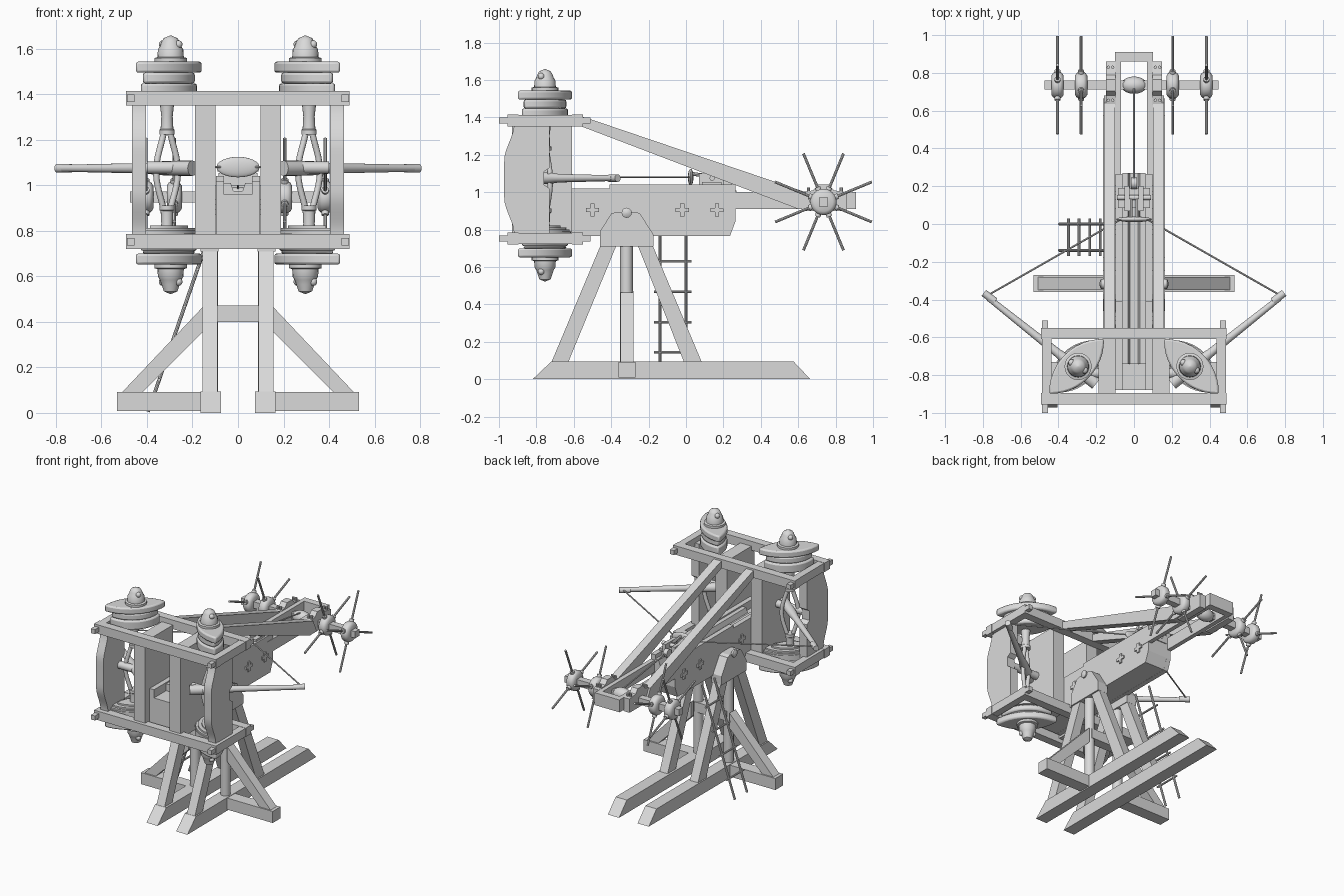
import bpy, bmesh, math
from mathutils import Vector, Matrix

if "Cube" in bpy.data.objects:
    bpy.data.objects.remove(bpy.data.objects["Cube"])

mat = bpy.data.materials.new("plain_grey")
mat.diffuse_color = (0.7, 0.7, 0.7, 1)
mat.use_nodes = True
mat.node_tree.nodes["Principled BSDF"].inputs["Base Color"].default_value = mat.diffuse_color
SIDES = (("left", -1), ("right", 1))


def finish(name, bm, smooth=False):
    bmesh.ops.recalc_face_normals(bm, faces=bm.faces[:])
    me = bpy.data.meshes.new(name)
    bm.to_mesh(me)
    bm.free()
    ob = bpy.data.objects.new(name, me)
    bpy.context.collection.objects.link(ob)
    me.materials.append(mat)
    if smooth:
        bpy.ops.object.select_all(action='DESELECT')
        bpy.context.view_layer.objects.active = ob
        ob.select_set(True)
        bpy.ops.object.shade_smooth_by_angle(angle=math.radians(40))
    return ob


def prism(name, pts, a, b, axis, smooth=False):
    """Extrude a 2D profile from a to b along an axis (x: yz, y: xz, z: xy)."""
    place = {'x': lambda p, d: (d, p[0], p[1]), 'y': lambda p, d: (p[0], d, p[1]),
             'z': lambda p, d: (p[0], p[1], d)}[axis]
    bm = bmesh.new()
    f = bm.faces.new([bm.verts.new(place(p, a)) for p in pts])
    r = bmesh.ops.extrude_face_region(bm, geom=[f])
    vs = [v for v in r['geom'] if isinstance(v, bmesh.types.BMVert)]
    bmesh.ops.translate(bm, verts=vs, vec=Vector(place((0, 0), b - a)))
    return finish(name, bm, smooth)


def box(name, x0, x1, y0, y1, z0, z1):
    return prism(name, [(x0, y0), (x1, y0), (x1, y1), (x0, y1)], z0, z1, 'z')


def lathe(name, prof, start, direction, seg=20):
    """Revolve (distance, radius) pairs around a line."""
    rot = Vector(direction).to_track_quat('Z', 'Y').to_matrix().to_4x4()
    m = Matrix.Translation(start) @ rot
    bm = bmesh.new()
    rings = []
    for d, r in prof:
        r = max(r, 0.0005)
        rings.append([bm.verts.new(m @ Vector((r * math.cos(t), r * math.sin(t), d)))
                      for t in (2 * math.pi * i / seg for i in range(seg))])
    for p, q in zip(rings, rings[1:]):
        for i in range(seg):
            j = (i + 1) % seg
            bm.faces.new((p[i], p[j], q[j], q[i]))
    bm.faces.new(rings[0])
    bm.faces.new(rings[-1])
    return finish(name, bm, True)


def rod(name, a, b, r, seg=12):
    a, b = Vector(a), Vector(b)
    return lathe(name, [(0, r), ((b - a).length, r)], a, b - a, seg)


def ball(name, c, size):
    bm = bmesh.new()
    bmesh.ops.create_uvsphere(bm, u_segments=20, v_segments=12, radius=1)
    bmesh.ops.scale(bm, verts=bm.verts, vec=size)
    bmesh.ops.translate(bm, verts=bm.verts, vec=c)
    return finish(name, bm, True)


def lens(cx, cy, s, half_len, half_wid):
    """Pointed oval on a diagonal, outer tip toward the front."""
    R = (half_len ** 2 + half_wid ** 2) / (2 * half_wid)
    a = math.asin(half_len / R)
    pts = []
    for k in (1, -1):
        for i in range(12):
            t = -a + 2 * a * i / 12
            u, v = k * R * math.sin(t), k * (R * math.cos(t) - R + half_wid)
            pts.append((cx + s * (u + v) * .707, cy + (v - u) * .707))
    return pts


# stand: skids, outriggers, posts, slanted legs, braces
for n, s in SIDES:
    prism(n + "_skid", [(-.82, 0), (.665, 0), (.575, .095), (-.72, .095)], s * .075, s * .165, 'x')
    box(n + "_outrigger", s * .16, s * .532, -.36, -.27, .008, .092)
    prism(n + "_brace", [(s * .51, .09), (s * .42, .09), (s * .155, .355), (s * .155, .465)],
          -.35, -.28, 'y')
    rod(n + "_post", (s * .122, -.318, .09), (s * .122, -.318, .75), .034, 16)
    prism(n + "_front_leg", [(-.72, .09), (-.63, .09), (-.37, .72), (-.455, .72)],
          s * .09, s * .155, 'x')
    prism(n + "_back_leg", [(-.01, .09), (.085, .09), (-.18, .72), (-.26, .72)],
          s * .09, s * .155, 'x')
    prism(n + "_leg_cap", [(-.46, .71), (-.175, .71), (-.175, .775), (-.245, .885), (-.27, .895),
          (-.37, .895), (-.40, .885), (-.46, .79)], s * .085, s * .165, 'x')
    lathe(n + "_pivot_pin", [(0, .027), (.014, .027), (.02, .018), (.023, 0)],
          (s * .16, -.317, .89), (s, 0, 0))
box("stand_crossbar", -.13, .13, -.35, -.28, .4, .472)

# narrow trough body with raised sides and a sloped tail, held between planks and leg caps
W = .097
tail = [(-.88, .765), (.235, .765), (.265, .845), (.265, 1.04), (-.41, 1.04), (-.41, 1.02), (-.88, 1.02)]
for n, s in SIDES:
    prism(n + "_trough_side", tail, s * .062, s * W, 'x')
    for y in (-.5, -.02, .165):
        a, b = .011, .035
        cross = [(a, a), (a, b), (-a, b), (-a, a), (-b, a), (-b, -a), (-a, -a), (-a, -b),
                 (a, -b), (a, -a), (b, -a), (b, a)]
        prism(n + "_cross_plate", [(y + p, .905 + q) for p, q in cross], s * W, s * (W + .009), 'x')
prism("trough_floor", [(-.88, .766), (.235, .766), (.264, .845), (.264, .96), (-.88, .96)], -.07, .07, 'x')
prism("slider", [(-.062, .95), (.062, .95), (.062, 1.01), (.032, 1.01), (.02, .975),
      (-.02, .975), (-.032, 1.01), (-.062, 1.01)], -.74, .27, 'y')

# spring frame: upper and lower rings with peg ends
for lev, z0, z1 in (("lower", .72, .785), ("upper", 1.35, 1.415)):
    box(lev + "_front_beam", -.493, .49, -.955, -.895, z0, z1)
    box(lev + "_back_beam", -.493, .49, -.61, -.55, z0, z1)
    for n, s in SIDES:
        box(lev + "_" + n + "_beam", s * .437, s * .488, -.9, -.6, z0 + .002, z1 - .002)
        box(lev + "_" + n + "_peg", s * .455, s * .487, -1, -.51, z0 + .016, z1 - .016)


def step(t):
    t = min(1, max(0, t))
    return t * t * (3 - 2 * t)


for n, s in SIDES:
    box(n + "_inner_plank", s * .098, s * .188, -.93, -.61, .75, 1.38)
    # bowed outer plank with a straight back
    zs = [.76 + .615 * i / 20 for i in range(21)]
    front = [(-.92 - .052 * step((.29 - abs(z - 1.07)) / .19), z) for z in zs]
    prism(n + "_outer_plank", front + [(-.73, 1.375), (-.73, 1.13), (-.76, 1.11), (-.76, 1.04),
          (-.73, 1.02), (-.73, .76)], s * .405, s * .465, 'x', True)

    # torsion springs: oval washers, end caps, collars and bowed strands
    cx, cy, rx = s * .304, -.754, s * .312
    for lev, z, d in (("upper", 1.383, 1), ("lower", .752, -1)):
        for part, a, b, l, w in (("base_washer", .0, .065, .17, .088), ("mid_washer", .065, .112, .158, .08),
                                 ("top_washer", .112, .16, .205, .088)):
            if d < 0:
                a, b = (a, .04) if part == "base_washer" else (a - .06 * (a > .08) - .025 * (a < .08), b - .06)
            ob = prism(lev + "_" + n + "_" + part, lens(cx, cy, s, l, w), z + d * a, z + d * b, 'z', True)
            bv = ob.modifiers.new("rounded_rim", 'BEVEL')
            bv.width, bv.segments, bv.limit_method = .01, 2, 'ANGLE'
            bv.angle_limit = math.radians(60)
        if d < 0:
            for k in range(4):  # stepped dome inside the lower ring
                prism(n + "_inner_washer", lens(cx, cy, s, .19 - .008 * k * k, .1 - .005 * k * k),
                      .75, .79 + .011 * k, 'z', True)
        top, e = (.158, 0) if d > 0 else (.098, .014)
        lathe(lev + "_" + n + "_cap", [(0, .072), (.018, .072), (.022, .058), (.055, .056), (.07, .047),
              (.09, .04), (.106 + e, .03), (.118 + e, 0)], (s * .296, cy, z + d * top), (0, 0, d))
        for k in (-1, 1):
            ball(lev + "_" + n + "_cap_knob", (s * .296 + k * .034, cy - k * .02, z + d * (top + .078)),
                 (.018, .018, .018))
        lathe(lev + "_" + n + "_collar", [(0, .032), (.06, .025), (.115, .028), (.12, .034), (.14, .034)],
              (rx, cy, z - d * .02), (0, 0, -d), 16)
    for k in (-1, 1):
        cu = bpy.data.curves.new("strand", 'CURVE')
        cu.dimensions, cu.bevel_depth, cu.bevel_resolution = '3D', .014, 3
        sp = cu.splines.new('POLY')
        sp.points.add(12)
        for i, p in enumerate(sp.points):
            t = i / 12
            w = .012 + .036 * math.sin(math.pi * t) ** 1.5
            p.co = (rx + k * w, cy + k * w * .6, .87 + .38 * t, 1)
        ob = bpy.data.objects.new(n + "_rope_strand", cu)
        bpy.context.collection.objects.link(ob)
        cu.materials.append(mat)

    # throwing arm and bowstring
    a, b = Vector((s * .2, -.845, 1.075)), Vector((s * .785, -.38, 1.075))
    L = (b - a).length
    lathe(n + "_arm", [(0, .034), (.04, .034), (.2, .03), (.26, .023), (L - .06, .016), (L - .02, .016)],
          a, b - a, 16)
    rod(n + "_arm_tip", (s * .795, -.365, 1.075), (s * .735, -.41, 1.075), .02, 14)
    rod(n + "_arm_hub", (s * .18, -.79, 1.078), (s * .4, -.79, 1.078), .027, 16)
    rod(n + "_bowstring", (s * .77, -.375, 1.08), (s * .06, .03, 1.08), .005, 8)
    # sloping stay outside the tail rails
    prism(n + "_stay", [(-.56, 1.352), (-.56, 1.405), (-.51, 1.39), (.64, 1.0), (.68, .91), (.6, .91)],
          s * .1, s * .16, 'x')
    box(n + "_tail_rail", s * .068, s * .1, .2, .9, .91, 1.0)
    # winch bearings with strap bolts
    prism(n + "_bearing", [(.63, .9), (.86, .9), (.86, 1.0), (.79, 1.01), (.765, 1.04), (.705, 1.04),
          (.68, 1.01), (.63, 1.0)], s * .098, s * .147, 'x')
    for y in (.655, .83):
        for x in (.113, .136):
            rod(n + "_bearing_bolt", (s * x, y, .99), (s * x, y, 1.025), .009, 8)
box("tail_block", -.1, .1, .86, .91, .91, 1.0)

# string pouch and trigger
ball("string_pouch", (0, .025, 1.08), (.095, .015, .045))
box("trigger_base", -.085, .085, .085, .19, 1.0, 1.055)
rod("trigger_pin", (-.09, .14, 1.075), (.09, .14, 1.075), .014)
for n, s in SIDES:
    box(n + "_trigger_cheek", s * .025, s * .05, .07, .2, 1.04, 1.1)
    rod(n + "_trigger_claw", (s * .018, .02, 1.1), (s * .018, .13, 1.085), .01, 8)
rod("trigger_ring", (-.015, .215, 1.05), (.015, .215, 1.05), .03)

# winch: square axle, drum, hauling rope, hubs with four spokes turned alternately
WY, WZ = .735, .948
box("winch_axle", -.475, .448, WY - .024, WY + .024, WZ - .024, WZ + .024)
ball("winch_drum", (0, WY, WZ), (.07, .046, .046))
rod("hauling_rope", (0, .22, 1.055), (0, WY, .985), .005, 8)
for x, turn in ((-.405, 1), (-.28, 0), (.205, 0), (.383, 1)):
    lathe("winch_hub", [(0, .05), (.008, .063), (.018, .07), (.048, .07), (.058, .063), (.066, .05)],
          (x - .033, WY, WZ), (1, 0, 0), 24)
    for i in range(4):
        t = math.pi / 8 + turn * math.pi / 4 + i * math.pi / 2
        d = Vector((0, math.cos(t), math.sin(t)))
        c = Vector((x, WY, WZ))
        rod("winch_spoke", c + d * .05, c + d * .28, .0075, 8)
        rod("spoke_socket", c + d * .05, c + d * .085, .016, 10)

# side ladder leaning from the ground
foot, head = Vector((-.395, 0, .005)), Vector((-.13, 0, .77))
for y in (-.14, 0):
    rod("ladder_rail", foot + Vector((0, y, 0)), head + Vector((0, y, 0)), .008, 8)
for z in (.145, .305, .468, .63):
    x = foot.x + (head.x - foot.x) * (z - foot.z) / (head.z - foot.z)
    rod("ladder_rung", (x, -.17, z), (x, .03, z), .007, 8)
